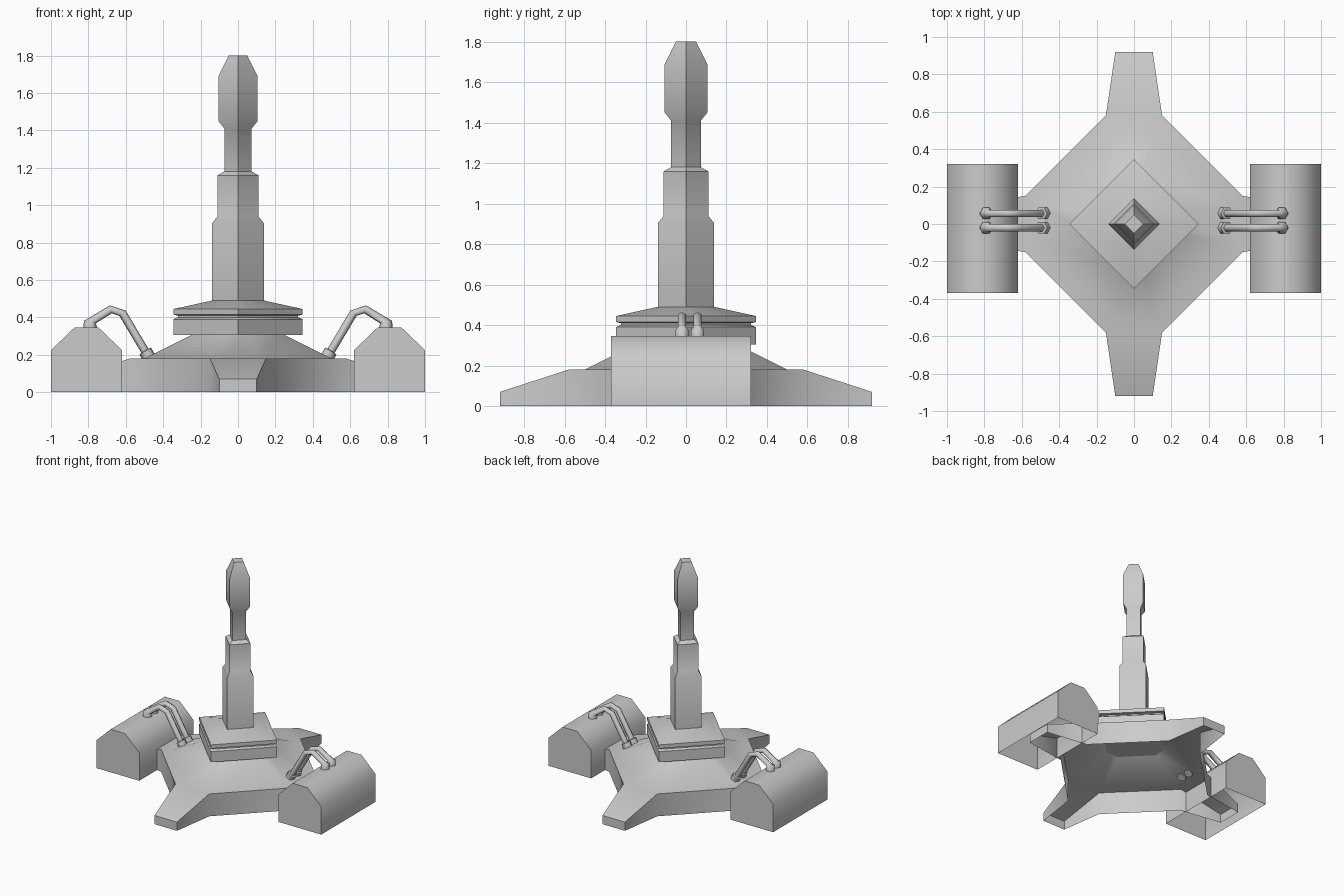
import bpy, bmesh, math
from mathutils import Vector

if "Cube" in bpy.data.objects:
    bpy.data.objects.remove(bpy.data.objects["Cube"])


def finish(name, bm, angle=50):
    bmesh.ops.remove_doubles(bm, verts=bm.verts, dist=1e-4)
    bmesh.ops.recalc_face_normals(bm, faces=bm.faces)
    me = bpy.data.meshes.new(name)
    bm.to_mesh(me)
    bm.free()
    ob = bpy.data.objects.new(name, me)
    bpy.context.collection.objects.link(ob)
    bpy.ops.object.select_all(action='DESELECT')
    ob.select_set(True)
    bpy.context.view_layer.objects.active = ob
    bpy.ops.object.shade_smooth_by_angle(angle=math.radians(angle))
    return ob


def loft(bm, rings, cap_start=True, cap_end=True):
    rows = [[bm.verts.new(p) for p in r] for r in rings]
    n = len(rows[0])
    for a, b in zip(rows, rows[1:]):
        for i in range(n):
            j = (i + 1) % n
            bm.faces.new((a[i], a[j], b[j], b[i]))
    if cap_start:
        bm.faces.new(rows[0][::-1])
    if cap_end:
        bm.faces.new(rows[-1])


def diamond_stack(name, profile):
    # four-sided turned shape with its corners on the x and y axes
    bm = bmesh.new()
    loft(bm, [[(r, 0, z), (0, r, z), (-r, 0, z), (0, -r, z)] for r, z in profile])
    return finish(name, bm)


# Base: four sloping legs around an open, raised octagonal hub
bm = bmesh.new()
section = [(0.58, 0.15, 0), (0.92, 0.10, 0), (0.92, 0.10, 0.07),
           (0.58, 0.15, 0.18), (0.50, 0.11, 0.18), (0.24, 0.05, 0.31)]


def leg_points(k, side):
    c, s = [(1, 0), (0, 1), (-1, 0), (0, -1)][k % 4]
    return [bm.verts.new((c * x - s * y * side, s * x + c * y * side, z))
            for x, y, z in section]


for k in range(4):
    lo, hi, nxt = leg_points(k, -1), leg_points(k, 1), leg_points(k + 1, -1)
    for i in range(1, 5):                       # leg end, top and hub slope
        bm.faces.new((lo[i], hi[i], hi[i + 1], lo[i + 1]))
    for side in (lo, hi):                       # leg flanks
        bm.faces.new(side[:4])
    bm.faces.new((hi[0], nxt[0], nxt[3], hi[3]))  # diagonal wall
    for i in (3, 4):                            # diagonal shoulder and slope
        bm.faces.new((hi[i], nxt[i], nxt[i + 1], hi[i + 1]))
finish("base", bm)

# Turntable rings and stepped column
diamond_stack("lower_ring", [(0.345, 0.305), (0.345, 0.39), (0.325, 0.40)])
diamond_stack("ring_gap", [(0.32, 0.39), (0.32, 0.42)])
diamond_stack("upper_ring", [(0.325, 0.41), (0.345, 0.415), (0.345, 0.445), (0.14, 0.49)])
diamond_stack("column", [(0.138, 0.48), (0.138, 0.905), (0.11, 0.94), (0.11, 1.16),
                         (0.073, 1.18), (0.073, 1.41), (0.105, 1.45),
                         (0.105, 1.69), (0.05, 1.80)])

# Side tanks, open underneath, and paired pipes
tank = [(0.62, 0), (0.62, 0.225), (0.745, 0.345), (0.875, 0.345), (1.0, 0.225), (1.0, 0)]
path = [(0.79, 0.34, 0.036), (0.79, 0.37, 0.036), (0.775, 0.385, 0.022),
        (0.68, 0.443, 0.022), (0.617, 0.422, 0.022), (0.498, 0.222, 0.022),
        (0.496, 0.22, 0.036), (0.474, 0.182, 0.036)]
for sx, label in ((1, "right"), (-1, "left")):
    bm = bmesh.new()
    ends = [[bm.verts.new((sx * x, y, z)) for x, z in tank] for y in (-0.37, 0.32)]
    for e in ends:
        bm.faces.new(e)
    for i in range(5):
        bm.faces.new((ends[0][i], ends[0][i + 1], ends[1][i + 1], ends[1][i]))
    finish(label + "_tank", bm)

    for n, y in enumerate((-0.02, 0.057)):
        bm = bmesh.new()
        rings = []
        for i, (x, z, r) in enumerate(path):
            a, b = path[max(i - 1, 0)], path[min(i + 1, len(path) - 1)]
            t = Vector((b[0] - a[0], 0, b[1] - a[1])).normalized()
            u = Vector((-t.z, 0, t.x))
            ring = []
            for j in range(6):
                ang = j * math.pi / 3
                p = Vector((x, y, z)) + r * (math.cos(ang) * u + math.sin(ang) * Vector((0, 1, 0)))
                ring.append((sx * p.x, p.y, p.z))
            rings.append(ring)
        loft(bm, rings)
        finish(f"{label}_pipe_{n + 1}", bm, 65)
